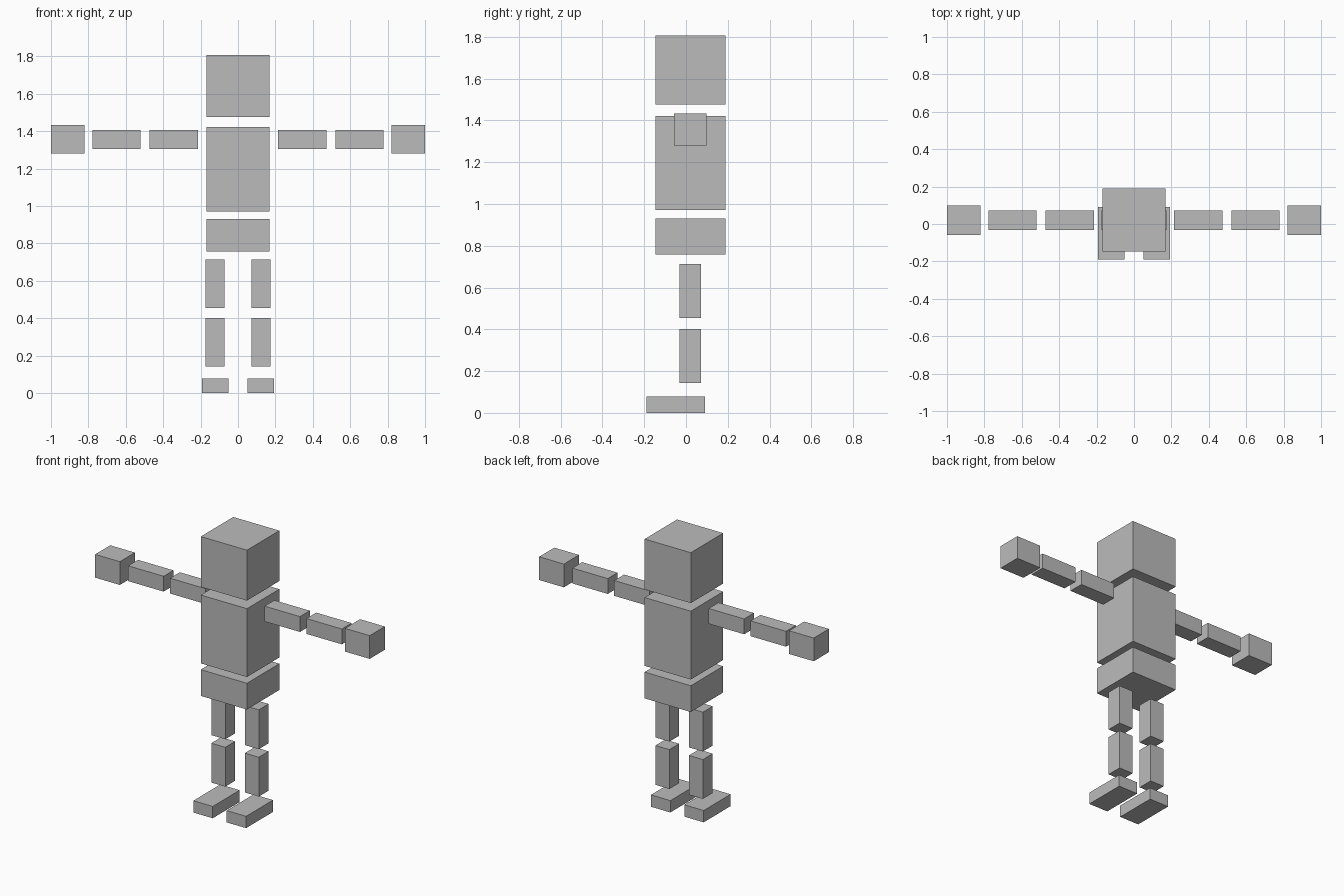
import bpy

if "Cube" in bpy.data.objects:
    bpy.data.objects.remove(bpy.data.objects["Cube"])

# Single flat colour
grey = bpy.data.materials.new("plain grey")
grey.diffuse_color = (0.5, 0.5, 0.5, 1)
grey.use_nodes = True
grey.node_tree.nodes["Principled BSDF"].inputs["Base Color"].default_value = grey.diffuse_color


def box(name, x, y, z):
    """Box spanning the given (low, high) range on each axis."""
    bpy.ops.mesh.primitive_cube_add(size=1, location=[sum(r) / 2 for r in (x, y, z)])
    ob = bpy.context.object
    ob.name = name
    ob.scale = [r[1] - r[0] for r in (x, y, z)]
    bpy.ops.object.transform_apply(location=False, rotation=False, scale=True)
    ob.data.materials.append(grey)


def pair(name, x, y, z):
    """Matching boxes on both sides of the body."""
    box("right_" + name, x, y, z)
    box("left_" + name, (-x[1], -x[0]), y, z)


BODY_X, BODY_Y = (-0.168, 0.168), (-0.147, 0.19)
LIMB_Y, LEG_X, ARM_Z = (-0.031, 0.071), (0.071, 0.173), (1.306, 1.407)

# Head and body
box("head", BODY_X, BODY_Y, (1.475, 1.807))
box("chest", BODY_X, BODY_Y, (0.972, 1.422))
box("pelvis", BODY_X, BODY_Y, (0.758, 0.931))

# Arms
pair("upper_arm", (0.215, 0.473), LIMB_Y, ARM_Z)
pair("forearm", (0.520, 0.778), LIMB_Y, ARM_Z)
pair("hand", (0.820, 1.0), (-0.058, 0.099), (1.280, 1.433))

# Legs
pair("thigh", LEG_X, LIMB_Y, (0.454, 0.713))
pair("shin", LEG_X, LIMB_Y, (0.142, 0.401))
pair("foot", (0.051, 0.192), (-0.19, 0.09), (0, 0.078))
